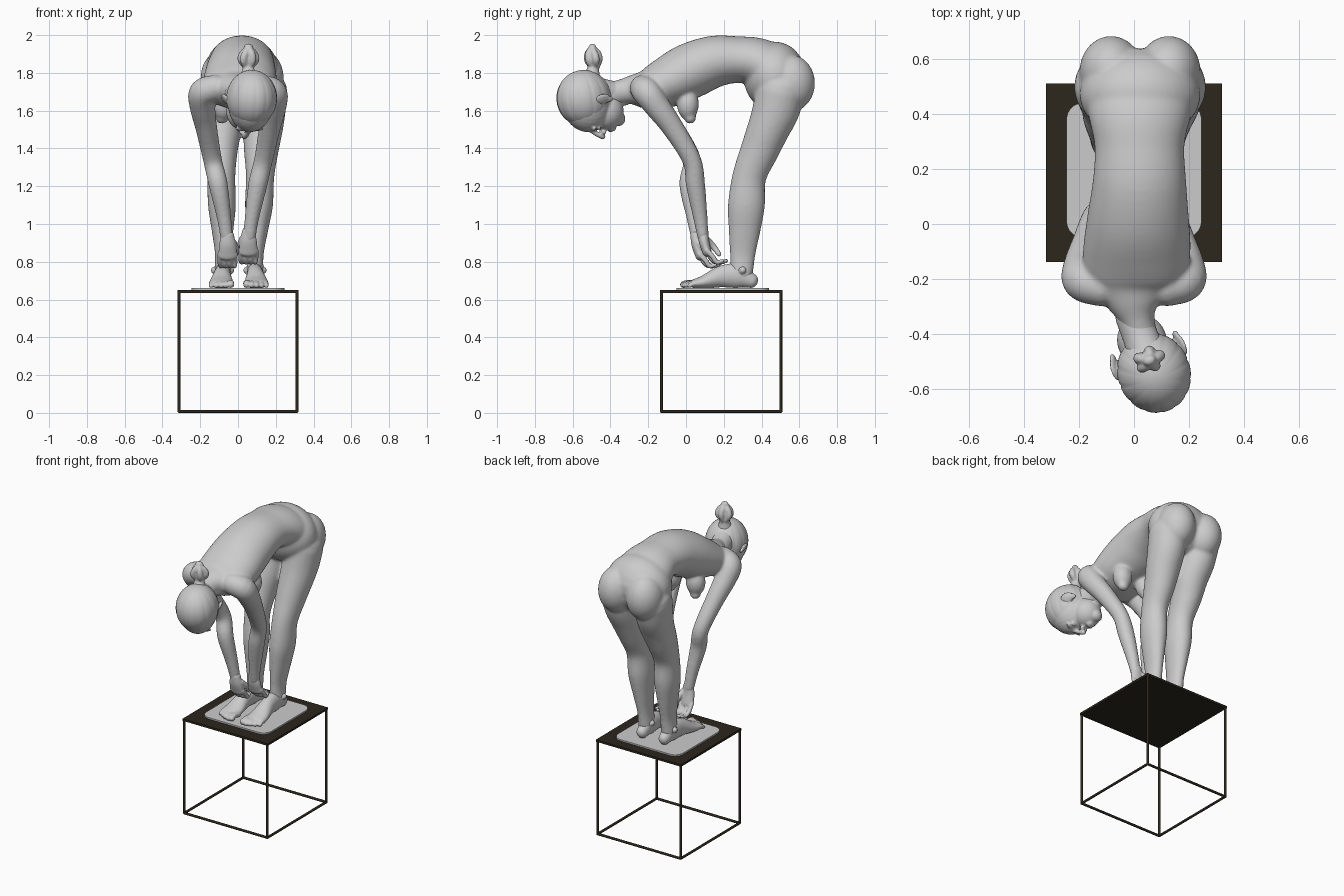
import bpy, bmesh, math
from mathutils import Vector, Matrix

if "Cube" in bpy.data.objects:
    bpy.data.objects.remove(bpy.data.objects["Cube"])

def ball(bm, c, r, M=Matrix()):
    r = r if isinstance(r, tuple) else (r, r, r)
    m = M @ Matrix.Translation(c) @ Matrix.Diagonal((*r, 1))
    bmesh.ops.create_uvsphere(bm, u_segments=32, v_segments=20, radius=1, matrix=m)

def tube(bm, secs, M=Matrix(), n=24, steps=5):
    """Smooth round-ended limb; each section is x, y, z, half width, half depth."""
    S = [Vector(s if len(s) == 5 else (*s, s[3])) for s in secs]
    P = [2 * S[0] - S[1]] + S + [2 * S[-1] - S[-2]]
    path = []
    for i in range(1, len(P) - 2):
        a, b, c, d = P[i - 1:i + 3]
        for k in range(steps):
            t = k / steps
            path.append(0.5 * (2 * b + (c - a) * t + (2 * a - 5 * b + 4 * c - d) * t**2
                               + (3 * b - a - 3 * c + d) * t**3))
    path.append(S[-1])
    C = [Vector(p[:3]) for p in path]
    T = [(C[min(i + 1, len(C) - 1)] - C[max(i - 1, 0)]).normalized() for i in range(len(C))]
    rings = [(C[i], T[i], path[i][3], path[i][4]) for i in range(len(C))]
    caps = []
    for (c, t, a, b), sg in ((rings[0], -1), (rings[-1], 1)):
        caps.append([(c + t * sg * min(a, b) * math.sin(q), t, a * math.cos(q), b * math.cos(q))
                     for q in (0.4, 0.8, 1.15, 1.45)])
    rings = caps[0][::-1] + rings + caps[1]
    rows = []
    for c, t, a, b in rings:
        x = (Vector((1, 0, 0)) - t * t.x).normalized()
        y = t.cross(x)
        rows.append([bm.verts.new(M @ (c + x * a * math.cos(2 * math.pi * j / n)
                                       + y * b * math.sin(2 * math.pi * j / n))) for j in range(n)])
    for r, s in zip(rows, rows[1:]):
        for j in range(n):
            bm.faces.new((r[j], r[(j + 1) % n], s[(j + 1) % n], s[j]))
    bm.faces.new(rows[0])
    bm.faces.new(rows[-1])

def finish(bm, name, voxel=0, smooth=0, mat=None, angle=None):
    bmesh.ops.recalc_face_normals(bm, faces=bm.faces)
    me = bpy.data.meshes.new(name)
    bm.to_mesh(me)
    bm.free()
    ob = bpy.data.objects.new(name, me)
    bpy.context.collection.objects.link(ob)
    bpy.ops.object.select_all(action='DESELECT')
    bpy.context.view_layer.objects.active = ob
    ob.select_set(True)
    if voxel:
        m = ob.modifiers.new("fuse", 'REMESH')
        m.mode, m.voxel_size = 'VOXEL', voxel
        bpy.ops.object.modifier_apply(modifier=m.name)
        m = ob.modifiers.new("soften", 'SMOOTH')
        m.factor, m.iterations = 0.5, smooth
        bpy.ops.object.modifier_apply(modifier=m.name)
    if angle:
        bpy.ops.object.shade_smooth_by_angle(angle=angle)
    else:
        bpy.ops.object.shade_smooth()
    if mat:
        ob.data.materials.append(mat)
    return ob

dark = bpy.data.materials.new("dark_metal")
dark.diffuse_color = (0.025, 0.02, 0.012, 1)
dark.use_nodes = True
dark.node_tree.nodes["Principled BSDF"].inputs["Base Color"].default_value = dark.diffuse_color

# open cube plinth: twelve round bars
X, Y0, Y1, Z0, Z1 = 0.312, -0.13, 0.502, 0.008, 0.642
bm = bmesh.new()
corners = [Vector((x, y, z)) for x in (-X, X) for y in (Y0, Y1) for z in (Z0, Z1)]
for i, a in enumerate(corners):
    ball(bm, a, 0.008)
    for bit in (1, 2, 4):
        if not i & bit:
            b = corners[i | bit]
            rot = (b - a).to_track_quat('Z', 'Y').to_matrix().to_4x4()
            bmesh.ops.create_cone(bm, segments=12, radius1=0.008, radius2=0.008, cap_ends=True,
                                  depth=(b - a).length,
                                  matrix=Matrix.Translation((a + b) / 2) @ rot)
finish(bm, "plinth_frame", mat=dark, angle=0.7)

# solid plinth top
bm = bmesh.new()
bmesh.ops.create_cube(bm, size=1, matrix=Matrix.Translation((0, (Y0 + Y1) / 2, 0.643))
                      @ Matrix.Diagonal((0.64, 0.648, 0.014, 1)))
finish(bm, "plinth_top", mat=dark, angle=0.5)

# rounded base plate under the feet
bm = bmesh.new()
ring = []
for k, (sx, sy) in enumerate(((1, 1), (-1, 1), (-1, -1), (1, -1))):
    for j in range(9):
        q = (k + j / 8) * math.pi / 2
        ring.append(bm.verts.new((sx * 0.185 + 0.06 * math.cos(q),
                                  0.195 + sy * 0.185 + 0.06 * math.sin(q), 0.649)))
f = bm.faces.new(ring)
ext = bmesh.ops.extrude_face_region(bm, geom=[f])
bmesh.ops.translate(bm, vec=(0, 0, 0.011), verts=[v for v in ext["geom"] if isinstance(v, bmesh.types.BMVert)])
finish(bm, "base_plate", angle=0.5)

# body: bent torso, pelvis, legs and arms fused together
bm = bmesh.new()
tube(bm, [(.022, .49, 1.79, .21, .15), (.02, .38, 1.855, .183, .13), (.02, .28, 1.87, .163, .123),
          (.02, .15, 1.86, .17, .137), (.015, .02, 1.81, .185, .147), (.01, -.10, 1.75, .195, .135),
          (0, -.20, 1.715, .18, .11), (0, -.28, 1.71, .11, .08), (.01, -.34, 1.70, .066, .066),
          (.03, -.42, 1.68, .06, .068)], n=40)
ball(bm, (.022, .47, 1.78), (.22, .165, .185))
for s in (-1, 1):
    c = 0.022
    ball(bm, (c + s * .105, .555, 1.745), (.115, .128, .15))
    ball(bm, (.01 + s * .09, .01, 1.635), (.062, .058, .085))
    ball(bm, (.01 + s * .095, .022, 1.56), (.035, .032, .03))
    tube(bm, [(c + s * .125, .50, 1.70, .115, .13), (c + s * .118, .475, 1.60, .112, .125),
              (c + s * .11, .435, 1.50, .105, .112), (.015 + s * .108, .39, 1.39, .092, .102),
              (.014 + s * .103, .335, 1.25, .075, .09), (.013 + s * .098, .32, 1.10, .074, .098),
              (.01 + s * .092, .31, .97, .058, .085), (.007 + s * .086, .30, .84, .043, .068),
              (.005 + s * .085, .295, .74, .046, .06)])
    d = 0 if s > 0 else -.035
    tube(bm, [(s * .12, -.23, 1.72, .07), (s * .185, -.205, 1.695, .075), (s * .188, -.15, 1.62, .068),
              (s * .168, -.07, 1.51, .058), (s * .135, .03, 1.34, .05), (s * .105, .05 + d, 1.21, .051),
              (s * .075, .075 + d, 1.04, .039), (s * .06, .09 + d, .93, .034, .03)])
finish(bm, "body", 0.008, 14)

# hands with curled fingers
for s, name in ((-1, "left_hand"), (1, "right_hand")):
    bm = bmesh.new()
    h = Matrix.Translation((s * .055, .09, .94) if s > 0 else (s * .055, .052, .92))
    tube(bm, [(0, 0, .02, .034, .029), (0, .005, -.03, .045, .028), (0, .022, -.09, .05, .024)], h)
    for k in range(4):
        x, e = (k - 1.5) * .027, (0, .008, .006, -.012)[k]
        tube(bm, [(x, .02, -.08, .014), (x, .052, -.125 - e, .0135), (x * .9, .085 + e, -.143, .0125),
                  (x * .8, .115 + e, -.135, .0105)], h, n=12)
    tube(bm, [(-s * .03, .015, -.02, .02), (-s * .045, .055, -.06, .017), (-s * .035, .085, -.1, .013)], h, n=12)
    finish(bm, name, 0.005, 4)

# feet with five toes
for s, name in ((-1, "left_foot"), (1, "right_foot")):
    bm = bmesh.new()
    tube(bm, [(.004 + s * .083, .345, .70, .036, .04), (.004 + s * .084, .28, .725, .044, .065),
              (.004 + s * .088, .19, .722, .047, .058), (.004 + s * .092, .10, .694, .062, .037),
              (.004 + s * .093, .045, .684, .066, .024)])
    for sg in (-1, 1):
        ball(bm, (.004 + s * .086 + sg * .042, .30, .755), .02)
    for k in range(5):
        x, r = .004 + s * (.042 + .026 * k), (.02, .0155, .015, .014, .0135)[k]
        tip = (-.012, -.016, -.008, .005, .02)[k]
        tube(bm, [(x, .055, .684, r), (x, tip + .025, .688, r * .85), (x, tip, .66 + r, r)], n=12)
    finish(bm, name, 0.006, 4)

# head frame: crown points forward, face looks down
up = Vector((.35, -.93, -.15)).normalized()
back = (Vector((0, 0, 1)) - up * up.z).normalized()
side = back.cross(up)
H = Matrix((side, back, up)).transposed().to_4x4()
H.translation = (.05, -.48, 1.655)

bm = bmesh.new()
ball(bm, (0, 0, .05), (.12, .162, .135), H)
ball(bm, (0, -.07, -.05), (.09, .097, .095), H)
ball(bm, (0, -.115, -.115), (.042, .04, .035), H)
tube(bm, [(0, .06, .0, .07), (0, .03, -.08, .065), (0, .01, -.16, .064)], H)
tube(bm, [(0, -.158, .045, .012), (0, -.18, .015, .014), (0, -.195, -.012, .016)], H, n=12)
ball(bm, (0, -.166, -.06), (.032, .016, .009), H)
ball(bm, (0, -.163, -.078), (.028, .016, .01), H)
for s in (-1, 1):
    ball(bm, (s * .017, -.172, -.016), .014, H)
    ball(bm, (s * .045, -.143, .022), (.023, .013, .013), H)
    ball(bm, (s * .045, -.143, .052), (.036, .014, .011), H)
    R = H @ Matrix.Translation((s * .122, .0, .0)) @ Matrix.Rotation(s * -.5, 4, 'Z')
    ball(bm, (0, .008, .004), (.011, .032, .044), R)
    ball(bm, (0, 0, -.035), (.01, .018, .02), R)
finish(bm, "head", 0.006, 4)

# combed hair with grooves running to the knot
bm = bmesh.new()
bmesh.ops.create_uvsphere(bm, u_segments=96, v_segments=32, radius=1)
for v in bm.verts:
    q = math.atan2(v.co.y, v.co.x)
    g = 1.01 - .025 * (1 - abs(math.sin(q * 7))) ** 3 * math.hypot(v.co.x, v.co.y)
    v.co = H @ Vector((v.co.x * .131 * g, .02 + v.co.z * .15, .062 + v.co.y * .146 * g))
finish(bm, "hair")

# hair knot: narrow tie and twisted lobes
bm = bmesh.new()
B = H @ Matrix.Translation((0, .16, -.02))
tube(bm, [(0, -.03, .02, .045), (0, .015, .005, .03), (0, .06, 0, .036)], B)
for k in range(5):
    q = k * math.tau / 5
    x, z = math.cos(q), math.sin(q)
    tube(bm, [(x * .018, .02, z * .018, .016), (x * .042, .055, z * .03, .02),
              (x * .03, .09, z * .026, .018), (x * .008, .112, z * .01, .014)], B, n=12)
ball(bm, (0, .118, -.005), (.025, .022, .02), B)
finish(bm, "hair_knot", 0.006, 3)
